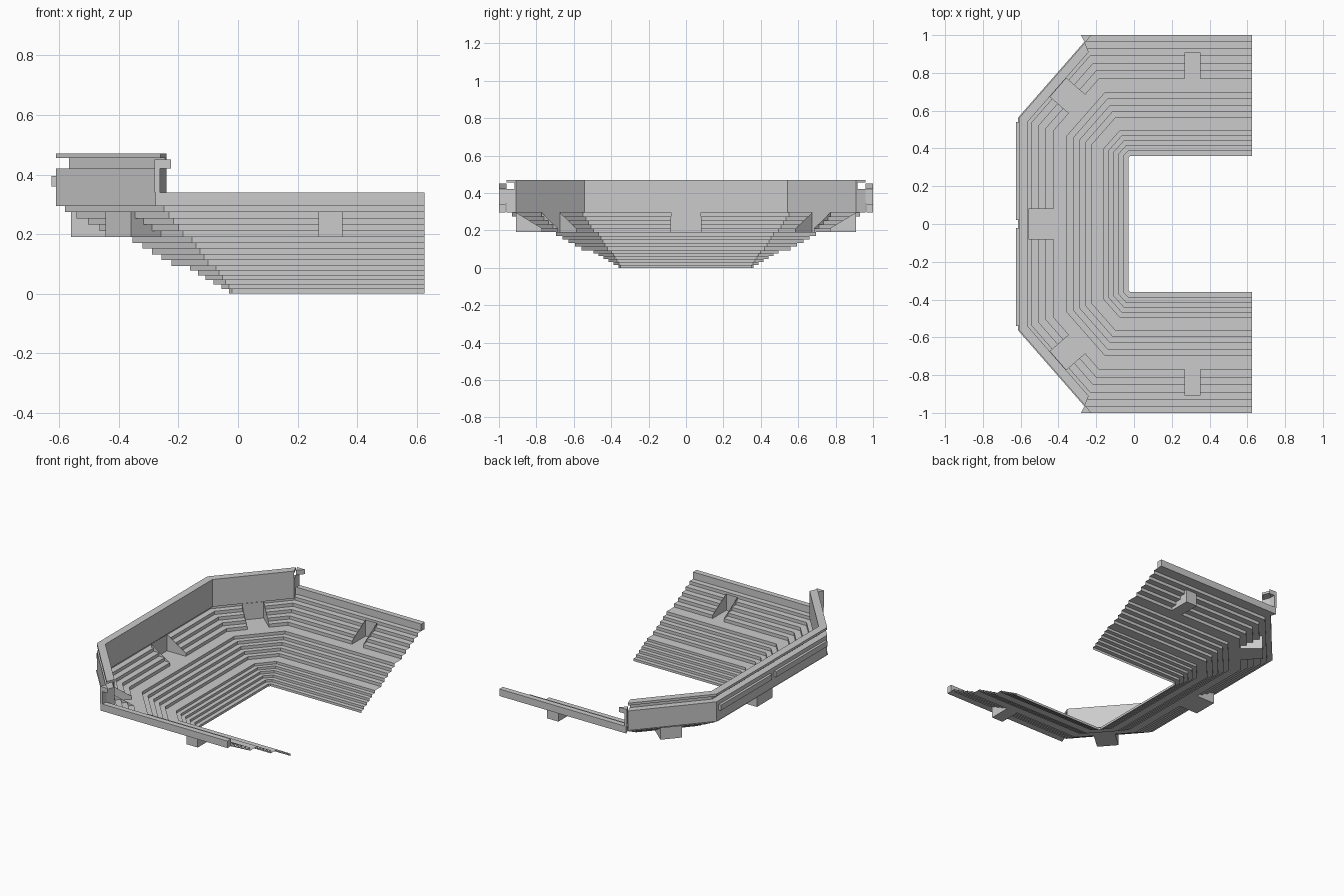
import bpy, bmesh
from mathutils import Vector as V

if "Cube" in bpy.data.objects:
    bpy.data.objects.remove(bpy.data.objects["Cube"])


def make(name, faces):
    """Mesh object from a list of 3D polygons."""
    bm = bmesh.new()
    for f in faces:
        bm.faces.new([bm.verts.new(p) for p in f])
    bmesh.ops.remove_doubles(bm, verts=bm.verts, dist=1e-4)
    bmesh.ops.recalc_face_normals(bm, faces=bm.faces)
    me = bpy.data.meshes.new(name)
    bm.to_mesh(me)
    bm.free()
    ob = bpy.data.objects.new(name, me)
    bpy.context.collection.objects.link(ob)
    return ob


def path(d):
    """Plan of the U-shaped bowl at distance d from the pitch edge."""
    s = d / 0.6
    y, ax, bx, by = 0.36 + d, -0.02 - 0.24 * s, -0.03 - 0.58 * s, 0.35 + 0.21 * s
    return [V(p) for p in [(0.625, -y), (ax, -y), (bx, -by), (bx, by), (ax, y), (0.625, y)]]


def at(p, z):
    return (p.x, p.y, z)


def stairs(d0, d1, n, z0, z1):
    """Zigzag profile of n risers between d0 and d1."""
    out = []
    for i in range(n):
        d = d0 + (d1 - d0) * i / (n - 1)
        out += [(d, z0 + (z1 - z0) * i / n), (d, z0 + (z1 - z0) * (i + 1) / n)]
    return out


def sweep(name, prof, first, last, caps=True):
    """Closed profile swept along facets first..last-1."""
    faces = []
    n = len(prof)
    for k in range(n):
        (da, za), (db, zb) = prof[k], prof[(k + 1) % n]
        a, b = path(da), path(db)
        for i in range(first, last):
            faces.append([at(a[i], za), at(a[i + 1], za), at(b[i + 1], zb), at(b[i], zb)])
    if caps:
        for i in (first, last):
            faces.append([at(path(d)[i], z) for d, z in prof])
    return make(name, faces)


def prism(name, pts, z0, z1):
    n = len(pts)
    f = [[(x, y, z) for x, y in pts] for z in (z0, z1)]
    f += [[(*pts[i], z0), (*pts[(i + 1) % n], z0), (*pts[(i + 1) % n], z1), (*pts[i], z1)]
          for i in range(n)]
    return make(name, f)


# entrance openings: half width per facet, plan range and height range
HALF = [0.04, 0.065, 0.08, 0.065, 0.04]
D0, D1, Z0, Z1 = 0.41, 0.548, 0.19, 0.295


def cut(i, d):
    """The two points where an entrance's sides meet facet i at distance d."""
    ref, p = path(0.5), path(d)
    c = (ref[i] + ref[i + 1]) / 2
    if i in (0, 4):
        c.x = 0.31
    u = (p[i + 1] - p[i]).normalized()
    t = (c - p[i]).dot(u)
    return p[i] + u * (t - HALF[i]), p[i] + u * (t + HALF[i])


# stepped seating as a folded sheet, with gaps at the entrances
lower = stairs(0, 0.135, 6, 0, 0.093)
middle = stairs(0.20, 0.335, 5, 0.093, 0.19)
upper = stairs(D0, 0.57, 5, Z0, Z1)
upper.insert(8, (D1, upper[7][1]))
profile = lower + middle + upper + [(0.605, Z1)]
faces = []
for (da, za), (db, zb) in zip(profile, profile[1:]):
    a, b = path(da), path(db)
    gap = da >= D0 - 1e-6 and db <= D1 + 1e-6
    for i in range(5):
        if gap:
            (a0, a1), (b0, b1) = cut(i, da), cut(i, db)
            spans = [(a[i], a0, b0, b[i]), (a1, a[i + 1], b[i + 1], b1)]
        else:
            spans = [(a[i], a[i + 1], b[i + 1], b[i])]
        for q0, q1, q2, q3 in spans:
            faces.append([at(q0, za), at(q1, za), at(q2, zb), at(q3, zb)])
make("seating_steps", faces)

# entrances: floor, back wall and sloping side cheeks
for i in range(5):
    (a0, a1), (b0, b1) = cut(i, D0), cut(i, D1)
    f = [[at(a0, Z0), at(a1, Z0), at(b1, Z0), at(b0, Z0)],
         [at(b0, Z0), at(b1, Z0), at(b1, Z1), at(b0, Z1)]]
    for a, b in ((a0, b0), (a1, b1)):
        f.append([at(a, Z0), at(b, Z0), at(b, Z1), at(a, Z0 + 0.021)])
    make("entrance_%d" % (i + 1), f)

# low parapets behind the side stands
parapet = [(0.605, 0.295), (0.64, 0.295), (0.64, 0.34), (0.605, 0.34)]
sweep("side_parapet_front", parapet, 0, 1)
sweep("side_parapet_back", parapet, 4, 5)

# tall rear wall with a slot under its roof lip
wall = [(0.55, 0.295), (0.60, 0.295), (0.60, 0.42), (0.556, 0.42),
        (0.556, 0.455), (0.60, 0.455), (0.60, 0.47), (0.55, 0.47)]
sweep("rear_wall", wall, 1, 4)

for s, n in ((-1, "front"), (1, "back")):
    # wall end fins at the corners
    prism("wall_end_" + n, [(-0.26, s * 0.96), (-0.28, s), (-0.262, s)], 0.34, 0.45)
    prism("wall_end_bracket_" + n, [(-0.26, s * 0.96), (-0.262, s), (-0.225, s)], 0.42, 0.45)
    # raised panels on the outside of the rear wall
    prism("rear_panel_" + n, [(-0.61, s * 0.02), (-0.626, s * 0.02),
                              (-0.626, s * 0.54), (-0.61, s * 0.54)], 0.36, 0.395)
